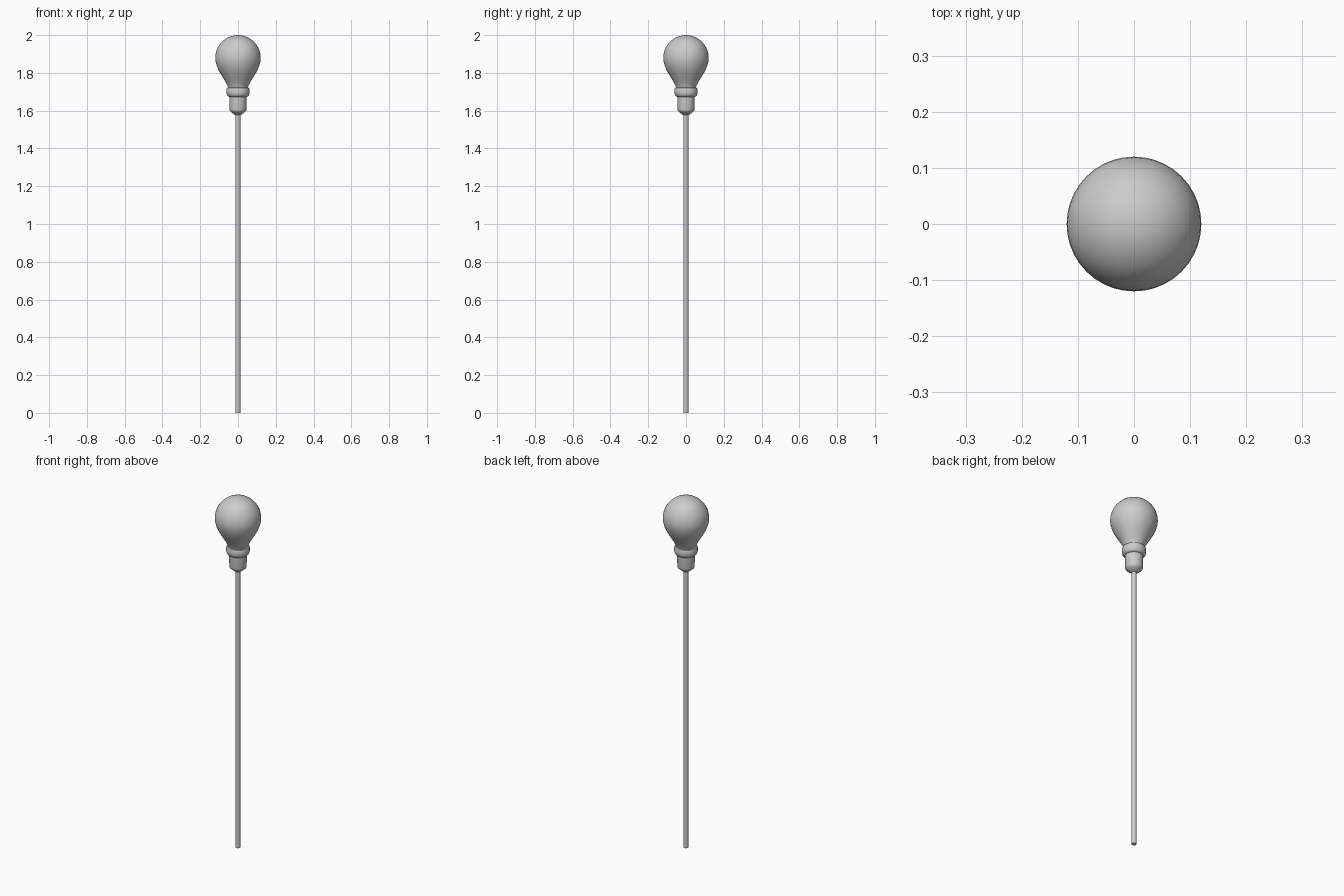
import bpy, bmesh, math

if "Cube" in bpy.data.objects:
    bpy.data.objects.remove(bpy.data.objects["Cube"])


def lathe(name, profile, segments, angle=40):
    """Revolve (radius, z) points, listed top to bottom, about the z axis."""
    bm = bmesh.new()
    rings = []
    for r, z in profile:
        if r == 0:
            rings.append([bm.verts.new((0, 0, z))] * segments)
        else:
            rings.append([bm.verts.new((r * math.cos(2 * math.pi * i / segments),
                                        r * math.sin(2 * math.pi * i / segments), z))
                          for i in range(segments)])
    for a, b in zip(rings, rings[1:]):
        for i in range(segments):
            j = (i + 1) % segments
            corners = list(dict.fromkeys((a[i], b[i], b[j], a[j])))
            bm.faces.new(corners)
    bmesh.ops.recalc_face_normals(bm, faces=bm.faces)
    mesh = bpy.data.meshes.new(name)
    bm.to_mesh(mesh)
    bm.free()
    obj = bpy.data.objects.new(name, mesh)
    bpy.context.collection.objects.link(obj)
    bpy.ops.object.select_all(action='DESELECT')
    obj.select_set(True)
    bpy.context.view_layer.objects.active = obj
    bpy.ops.object.shade_smooth_by_angle(angle=math.radians(angle))
    return obj


# Glass bulb: spherical crown flowing into a narrow neck
crown = [(0.12 * math.sin(t), 1.88 + 0.12 * math.cos(t))
         for t in (math.radians(9 * k) for k in range(1, 12))]
lathe("bulb", [(0, 2.0)] + crown + [
    (0.112, 1.836), (0.103, 1.815), (0.091, 1.793), (0.078, 1.772),
    (0.066, 1.752), (0.057, 1.735), (0.051, 1.72), (0.049, 1.70), (0, 1.70)], 40)

# Rounded collar at the top of the socket
lathe("collar", [(0, 1.723), (0.052, 1.723), (0.058, 1.72), (0.061, 1.713),
                 (0.061, 1.692), (0.058, 1.682), (0.053, 1.676),
                 (0.045, 1.672), (0, 1.672)], 40)

# Socket body tapering to the cable
lathe("socket", [(0, 1.68), (0.046, 1.68), (0.045, 1.607), (0.043, 1.599),
                 (0.036, 1.592), (0.015, 1.576), (0, 1.576)], 40)

# Long thin stem
lathe("stem", [(0, 1.59), (0.013, 1.59), (0.013, 0), (0, 0)], 16)
